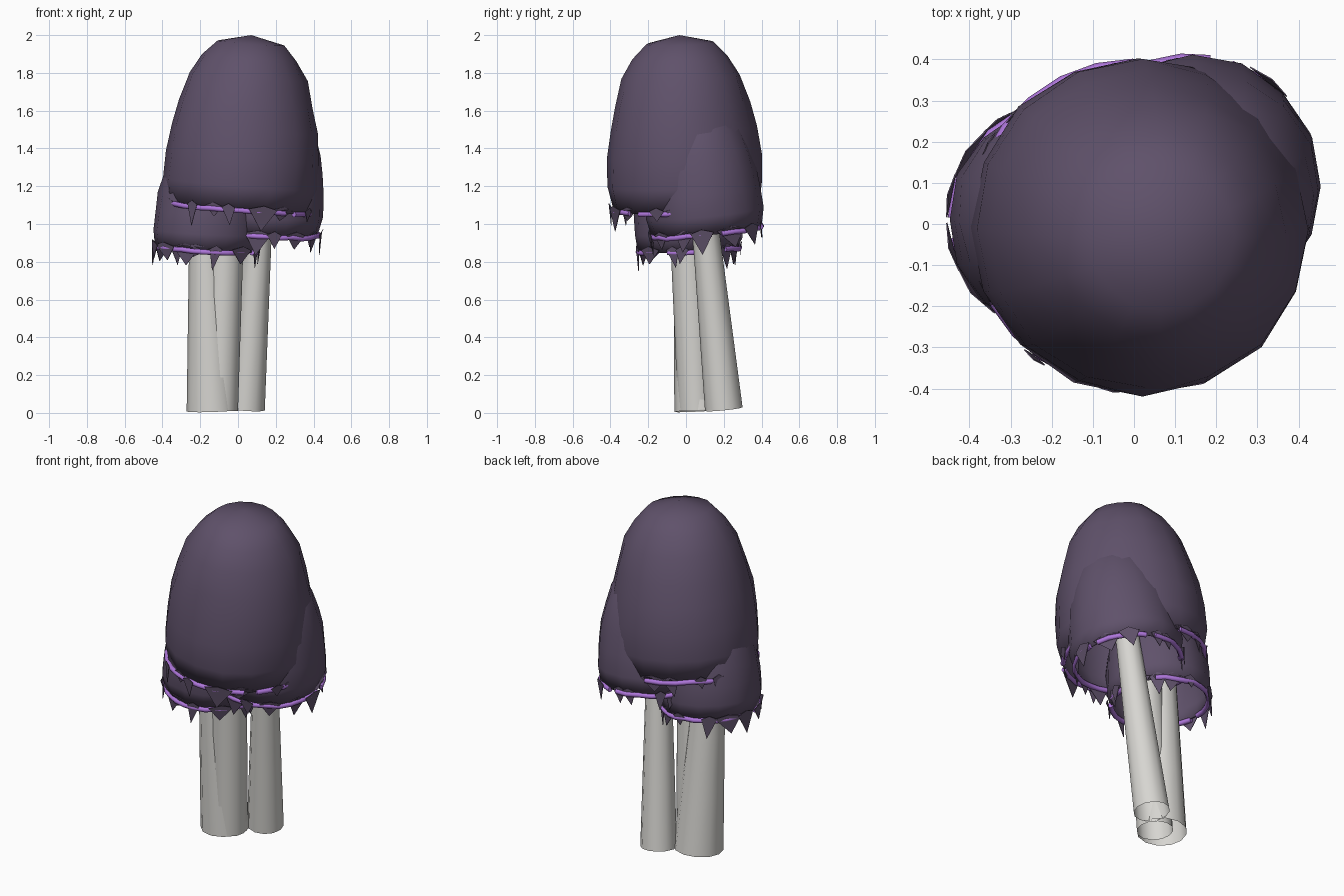
import bpy, bmesh, math, random
from mathutils import Vector

random.seed(11)
cube = bpy.data.objects.get("Cube")
if cube:
    bpy.data.objects.remove(cube)


def material(name, rgb):
    m = bpy.data.materials.new(name)
    m.use_nodes = True
    m.diffuse_color = (*rgb, 1)
    bsdf = next(n for n in m.node_tree.nodes if n.type == 'BSDF_PRINCIPLED')
    bsdf.inputs["Base Color"].default_value = (*rgb, 1)
    return m


CAP = material("dusky purple", (0.115, 0.083, 0.145))
RIM = material("bright violet", (0.42, 0.18, 0.7))
STEM = material("pale grey", (0.68, 0.67, 0.64))


def finish(name, bm, mat, smooth=True):
    mesh = bpy.data.meshes.new(name)
    bm.to_mesh(mesh)
    bm.free()
    mesh.materials.append(mat)
    for p in mesh.polygons:
        p.use_smooth = smooth
    ob = bpy.data.objects.new(name, mesh)
    bpy.context.collection.objects.link(ob)
    return ob


def frame(base, top):
    """Return a function placing (angle, radius, distance) around an axis."""
    base, top = Vector(base), Vector(top)
    w = (top - base).normalized()
    u = (Vector((1, 0, 0)) - w * w.x).normalized()
    v = w.cross(u)
    place = lambda a, r, h: base + (u * math.cos(a) + v * math.sin(a)) * r + w * h
    return place, (top - base).length


def lathe(bm, place, rings, sides, jitter=0.0):
    """Skin a set of (radius, distance) rings."""
    rows = []
    for r, h in rings:
        rows.append([bm.verts.new(place(math.tau * i / sides,
                     r * (1 + random.uniform(-jitter, jitter)), h))
                     for i in range(sides)])
    for low, high in zip(rows, rows[1:]):
        for i in range(sides):
            j = (i + 1) % sides
            bm.faces.new((low[i], low[j], high[j], high[i]))
    return rows


# Bell outline: height fraction, radius fraction
BELL = [(0, .94), (.14, 1), (.3, .985), (.46, .94), (.6, .87),
        (.76, .76), (.87, .61), (.955, .43)]


def cap(name, base, top, radius, arcs, spikes):
    place, height = frame(base, top)

    # Hollow bell
    bm = bmesh.new()
    rows = lathe(bm, place, [(r * radius, t * height) for t, r in BELL], 16, .015)
    tip = bm.verts.new(place(0, 0, height))
    for i in range(16):
        bm.faces.new((rows[-1][i], rows[-1][(i + 1) % 16], tip))
    bell = finish(name, bm, CAP)
    bell.modifiers.new("shell", 'SOLIDIFY').thickness = 0.008

    # Ragged points hanging from the rim
    bm = bmesh.new()
    rim = radius * .94
    for k in range(spikes):
        a = math.tau * (k + random.uniform(-.4, .4)) / spikes
        half = random.uniform(.03, .085) / radius
        drop = random.choice((.04, .06, .08, .1))
        skew = random.uniform(-.5, .5) * half
        out = rim + random.choice((.004, .012, .02))
        pts = [place(a - half, out, .015), place(a + skew, out - .005, -drop),
               place(a + half, out, .015), place(a, out + .005, .035)]
        bm.faces.new([bm.verts.new(p) for p in pts])
    points = finish(name + "_ragged_edge", bm, CAP, False)
    points.modifiers.new("shell", 'SOLIDIFY').thickness = 0.003

    # Broken bright cord along the rim
    cord = bpy.data.curves.new(name + "_rim", 'CURVE')
    cord.dimensions = '3D'
    cord.bevel_depth = 0.015
    cord.bevel_resolution = 1
    cord.use_fill_caps = True
    for start, end in arcs:
        steps = max(3, (end - start) // 12)
        line = cord.splines.new('POLY')
        line.points.add(steps)
        for i, p in enumerate(line.points):
            a = math.radians(start + (end - start) * i / steps)
            p.co = (*place(a, rim, random.uniform(-.004, .005)), 1)
        line.use_smooth = True
    cord.materials.append(RIM)
    ob = bpy.data.objects.new(name + "_rim", cord)
    bpy.context.collection.objects.link(ob)


def stem(name, base, top, r0, r1):
    place, length = frame(base, top)
    bm = bmesh.new()
    lathe(bm, place, [(r0 + (r1 - r0) * k / 4, length * k / 4) for k in range(5)], 12)
    finish(name, bm, STEM)


# Tall cap in the middle, low cap on the right, back cap on the left
cap("tall_cap", (.0, .0, 1.085), (.07, -.035, 2.0), .412,
    [(-175, -50), (-40, 20), (30, 75), (90, 170)], 16)
cap("low_cap", (-.17, .015, .865), (-.135, -.01, 1.5), .285,
    [(-170, -40), (-25, 30), (45, 180)], 15)
cap("back_cap", (.135, .11, .96), (.185, .04, 1.66), .31,
    [(-110, 5), (15, 70), (80, 150), (165, 235)], 14)

# Leaning hollow stems
stem("tall_stem", (-.1, .058, .015), (-.035, -.03, 1.85), .1, .095)
stem("low_stem", (-.135, .075, .012), (-.184, .0, 1.4), .137, .068)
stem("back_stem", (.042, .2, .02), (.145, .05, 1.5), .1, .055)
